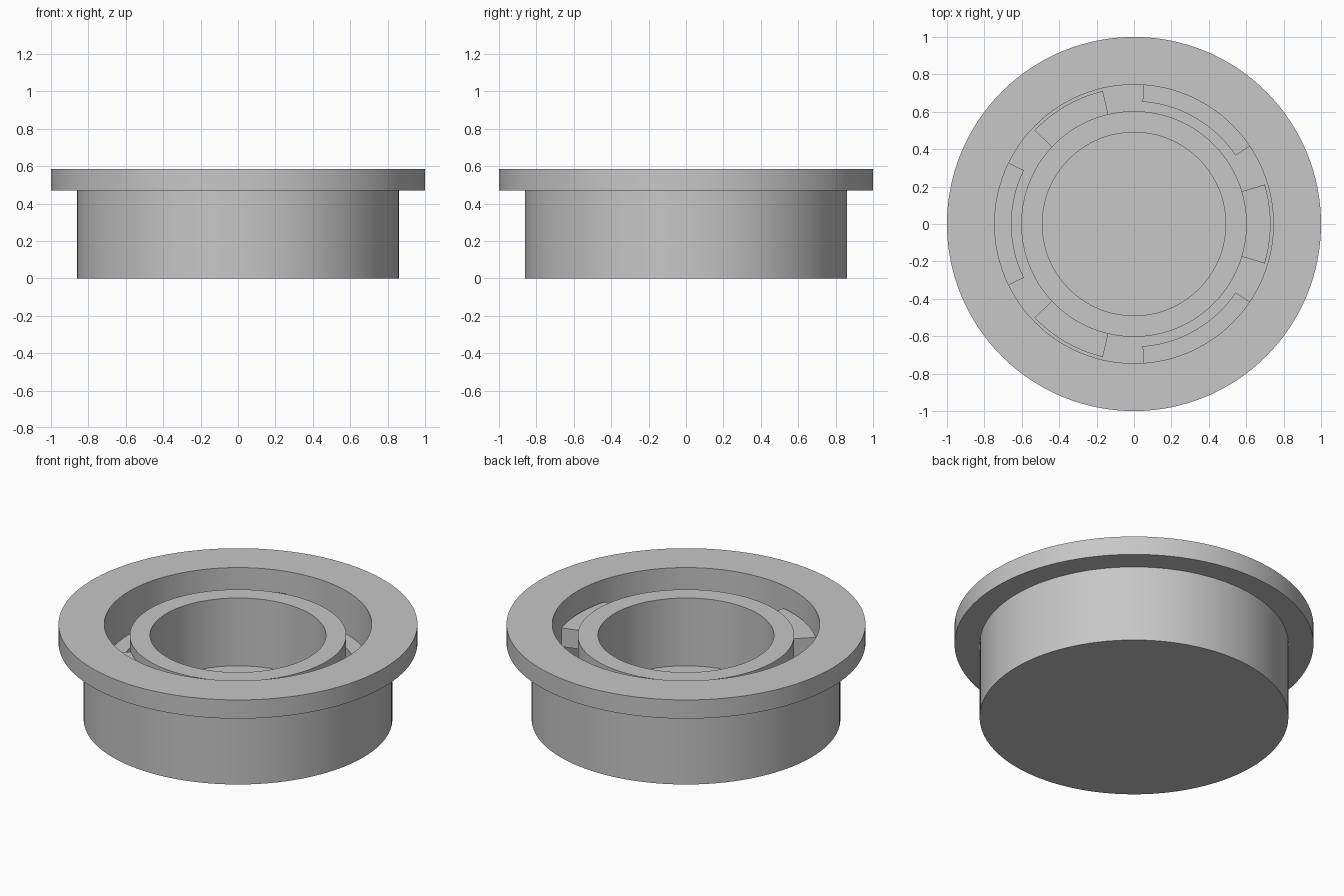
import bpy, bmesh
from math import cos, sin, radians, tau

cube = bpy.data.objects.get("Cube")
if cube:
    bpy.data.objects.remove(cube, do_unlink=True)

SEGMENTS = 128

grey = bpy.data.materials.new("plain_grey")
grey.use_nodes = True
color = (0.57, 0.57, 0.57, 1)
grey.diffuse_color = color
grey.node_tree.nodes["Principled BSDF"].inputs["Base Color"].default_value = color


def finish(bm, name):
    bmesh.ops.recalc_face_normals(bm, faces=bm.faces)
    mesh = bpy.data.meshes.new(name)
    bm.to_mesh(mesh)
    bm.free()
    mesh.materials.append(grey)
    obj = bpy.data.objects.new(name, mesh)
    bpy.context.collection.objects.link(obj)
    bpy.ops.object.select_all(action="DESELECT")
    obj.select_set(True)
    bpy.context.view_layer.objects.active = obj
    bpy.ops.object.shade_smooth_by_angle(angle=radians(30))
    return obj


def lathe(name, profile):
    """Spin a radius/height profile around z and cap both open ends."""
    bm = bmesh.new()
    rings = [[bm.verts.new((r * cos(tau * i / SEGMENTS), r * sin(tau * i / SEGMENTS), z))
              for i in range(SEGMENTS)] for r, z in profile]
    for low, high in zip(rings, rings[1:]):
        for i in range(SEGMENTS):
            j = (i + 1) % SEGMENTS
            bm.faces.new((low[i], low[j], high[j], high[i]))
    bm.faces.new(rings[0])
    bm.faces.new(rings[-1])
    return finish(bm, name)


def lug(name, center, half_angle, r_in, r_out, z_low, z_high, steps=20):
    """Curved block following the ring-shaped groove."""
    bm = bmesh.new()
    sections = []
    for i in range(steps + 1):
        a = radians(center - half_angle + 2 * half_angle * i / steps)
        sections.append([bm.verts.new((r * cos(a), r * sin(a), z)) for r, z in
                         ((r_in, z_low), (r_out, z_low), (r_out, z_high), (r_in, z_high))])
    for a, b in zip(sections, sections[1:]):
        for k in range(4):
            n = (k + 1) % 4
            bm.faces.new((a[k], a[n], b[n], b[k]))
    bm.faces.new(sections[0])
    bm.faces.new(sections[-1])
    return finish(bm, name)


# Flanged cup with a ring groove around a hollow hub
lathe("flanged_socket", [
    (0.86, 0), (0.86, 0.47), (1, 0.47), (1, 0.585),   # outer wall and flange
    (0.745, 0.585), (0.745, 0.1),                     # groove outer wall
    (0.603, 0.1), (0.603, 0.517),                     # hub outer wall
    (0.49, 0.517), (0.49, 0.1),                       # hub bore and floor
])

# Interlocking lugs: upper ones on the hub, lower ones on the outer wall
for n in range(3):
    lug(f"hub_lug_{n + 1}", 120 * n, 16.8, 0.595, 0.73, 0.34, 0.455)
    lug(f"wall_lug_{n + 1}", 60 + 120 * n, 26, 0.655, 0.755, 0.21, 0.32)
